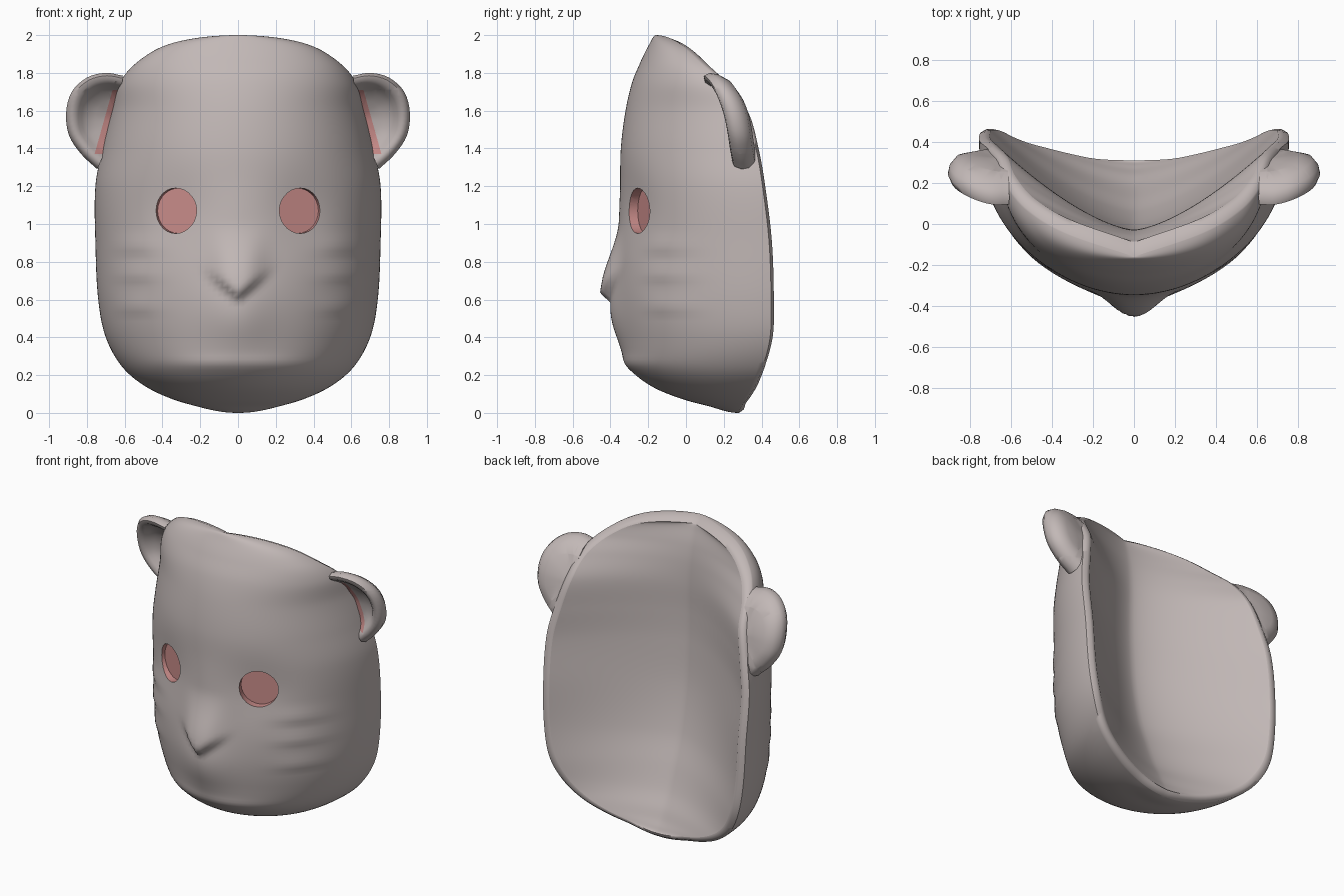
import bpy, bmesh, math
from mathutils import Vector, Matrix

cube = bpy.data.objects.get("Cube")
if cube:
    bpy.data.objects.remove(cube, do_unlink=True)


def make_material(name, rgb):
    mat = bpy.data.materials.new(name)
    mat.use_nodes = True
    colour = (*rgb, 1)
    mat.diffuse_color = colour
    mat.node_tree.nodes["Principled BSDF"].inputs["Base Color"].default_value = colour
    return mat


grey = make_material("warm grey", (0.54, 0.48, 0.47))
pink = make_material("dusty pink", (0.58, 0.26, 0.25))


def make_object(name, bm):
    mesh = bpy.data.meshes.new(name)
    bm.to_mesh(mesh)
    bm.free()
    obj = bpy.data.objects.new(name, mesh)
    bpy.context.collection.objects.link(obj)
    mesh.materials.append(grey)
    mesh.materials.append(pink)
    return obj


def activate(obj):
    bpy.ops.object.select_all(action="DESELECT")
    obj.select_set(True)
    bpy.context.view_layer.objects.active = obj


def shade(obj, degrees):
    activate(obj)
    bpy.ops.object.shade_smooth_by_angle(angle=math.radians(degrees))


def grid_mesh(rows):
    """Skin equally long rows of points with quads."""
    bm = bmesh.new()
    verts = [[bm.verts.new(p) for p in row] for row in rows]
    for low, high in zip(verts, verts[1:]):
        for i in range(len(low) - 1):
            bm.faces.new((low[i], low[i + 1], high[i + 1], high[i]))
    bmesh.ops.remove_doubles(bm, verts=bm.verts, dist=1e-4)
    return bm


def smooth_sample(params, points, t):
    """Smooth curve through points placed at increasing params."""
    last = len(params) - 1
    k = max(i for i in range(last) if params[i] <= t or i == 0)

    def slope(i):
        a, b = max(i - 1, 0), min(i + 1, last)
        return (points[b] - points[a]) / (params[b] - params[a])

    h = params[k + 1] - params[k]
    s = (t - params[k]) / h
    return (points[k] * (1 + 2 * s) * (1 - s) ** 2 + slope(k) * h * s * (1 - s) ** 2
            + points[k + 1] * s * s * (3 - 2 * s) + slope(k + 1) * h * s * s * (s - 1))


def ramp(v):
    v = min(max(v, 0), 1)
    return v * v * (3 - 2 * v)


def hump(v, centre, width, power=2):
    return math.exp(-abs((v - centre) / width) ** power)


def relief(x, z):
    """Height of the muzzle, nose, eye sockets, cheek folds and mouth on the face."""
    x = abs(x)
    raised = 0.045 * hump(x, 0, .17) * hump(z, .52, .2)
    bridge = ramp((1.02 - z) / .32)
    raised += 0.062 * bridge * hump(x, 0, .135, 3) * ramp((z - .58 - .8 * x) / .06)
    raised -= 0.03 * hump(x, .34, .2) * hump(z, 1.05, .2)
    for fold in (.51, .68, .83):
        step = ramp((z - fold) / .04) * ramp((fold + .15 - z) / .11)
        raised += 0.011 * step * hump(x, .55, .12)
    return raised + 0.012 * hump(z, .26, .04) * hump(x, .1, .3)


# Mask outline: height, half width, front depth, rim depth, hollow depth
OUTLINE = [
    (0, 0, .28, .28, .31), (.03, .2, .14, .29, .29), (.07, .34, -.01, .32, .27),
    (.14, .49, -.18, .365, .24), (.24, .61, -.295, .405, .19), (.4, .7, -.335, .445, .13),
    (.6, .74, -.36, .45, .06), (.9, .755, -.36, .44, 0), (1.2, .755, -.35, .405, -.025),
    (1.4, .717, -.345, .37, -.03), (1.6, .667, -.32, .31, -.028), (1.75, .625, -.285, .2, -.035),
    (1.86, .53, -.24, .08, -.05), (1.96, .34, -.19, -.04, -.075), (2, 0, -.16, -.16, -.09)]
angles = [math.acos(1 - row[0]) for row in OUTLINE]
sections = [Vector(row[1:]) for row in OUTLINE]

# Thick shell: bowed outer face, rounded lip and a shallow hollow
ROWS, COLS = 110, 84
spread = [math.sin(math.pi * (i / COLS - 0.5)) for i in range(COLS + 1)]
rows = []
for j in range(ROWS + 1):
    angle = math.pi * j / ROWS
    width, front, rim, hollow = smooth_sample(angles, sections, angle)
    z = 1 - math.cos(angle)
    outer, inner = [], []
    for t in spread:
        bow = 1 - math.sqrt(max(0, 1 - t * t))
        fade = 1 - ramp((abs(t) - .85) / .15)
        y = front + (rim - front) * bow - fade * relief(width * t, z)
        outer.append(Vector((width * t, y, z)))
    inner_rim = rim + 0.01 + 0.06 * (max(0, z - 1.3) / .7) ** 2 + 0.02 * ramp((.2 - z) / .2)
    for t in reversed(spread):
        y = hollow + (inner_rim - hollow) * abs(t) ** 1.5
        inner.append(Vector((width * t * 0.93, y, 1 + (z - 1) * 0.965)))
    lip_push = Vector((0, 0.01, 0))
    right_lip = (outer[-1] + inner[0]) / 2 + lip_push
    left_lip = (outer[0] + inner[-1]) / 2 + lip_push
    rows.append(outer + [right_lip] + inner + [left_lip, outer[0]])
mask = make_object("mask_shell", grid_mesh(rows))

# Recessed round eyes
for side in (-1, 1):
    tilt = math.radians(21) * side
    outward = Vector((math.sin(tilt), -math.cos(tilt), 0))
    bm = bmesh.new()
    centre = Vector((.328 * side, -.25, 1.07)) + outward * 0.11
    turn = outward.to_track_quat("Z", "Y").to_matrix().to_4x4()
    bmesh.ops.create_cone(bm, cap_ends=True, segments=28, radius1=.12, radius2=.12,
                          depth=.3, matrix=Matrix.Translation(centre) @ turn)
    for face in bm.faces:
        face.material_index = 1
    cutter = make_object("eye_cutter", bm)
    cutter.hide_render = True
    activate(mask)
    cut = mask.modifiers.new("eye_hole", "BOOLEAN")
    cut.operation, cut.object = "DIFFERENCE", cutter
    cut.solver, cut.material_mode = "EXACT", "TRANSFER"
    bpy.ops.object.modifier_apply(modifier=cut.name)
    bpy.data.objects.remove(cutter, do_unlink=True)
shade(mask, 60)

# Ear rim path, and its section as (share of the way to the centre, depth)
EAR_RIM = [Vector(p) for p in (
    (.61, .125, 1.785), (.7, .125, 1.8), (.8, .155, 1.775), (.88, .2, 1.7),
    (.91, .24, 1.59), (.895, .265, 1.47), (.83, .28, 1.37), (.745, .295, 1.29))]
EAR_SECTION = [(1, .06), (.8, .055), (.55, .045), (.4, .028), (.3, .005), (.23, -.02),
               (.15, -.038), (.06, -.035), (0, 0), (.03, .04), (.14, .08),
               (.35, .1), (.65, .1), (1, .1)]
ear_centre = Vector((.63, .22, 1.55))
STEPS = 28


def ear_rows(side):
    for k in range(STEPS + 1):
        p = smooth_sample(range(len(EAR_RIM)), EAR_RIM, k * (len(EAR_RIM) - 1) / STEPS)
        row = []
        for share, depth in EAR_SECTION:
            q = p.lerp(ear_centre, share) + Vector((0, depth, 0))
            row.append((q.x * side, q.y, q.z))
        yield row


# Cupped ears with a pink strip beside the head
STRIP_LOW, STRIP_HIGH = 1.37, 1.71
for side, name in ((1, "left_ear"), (-1, "right_ear")):
    bm = grid_mesh(list(ear_rows(side)))
    edge = Vector((.667 * side, 0, 1.7))
    across = Vector((side, 0, .28)).normalized()
    up = Vector((0, 0, 1))
    for point, normal in ((edge, across), (up * STRIP_LOW, up), (up * STRIP_HIGH, up)):
        bmesh.ops.bisect_plane(bm, geom=bm.verts[:] + bm.edges[:] + bm.faces[:],
                               plane_co=point, plane_no=normal)
    bmesh.ops.holes_fill(bm, edges=[e for e in bm.edges if e.is_boundary], sides=0)
    bmesh.ops.recalc_face_normals(bm, faces=bm.faces)
    for face in bm.faces:
        c = face.calc_center_median()
        inside = (c - edge).dot(across) < 0 and face.normal.y < -0.3
        face.material_index = int(inside and STRIP_LOW < c.z < STRIP_HIGH)
    shade(make_object(name, bm), 60)
